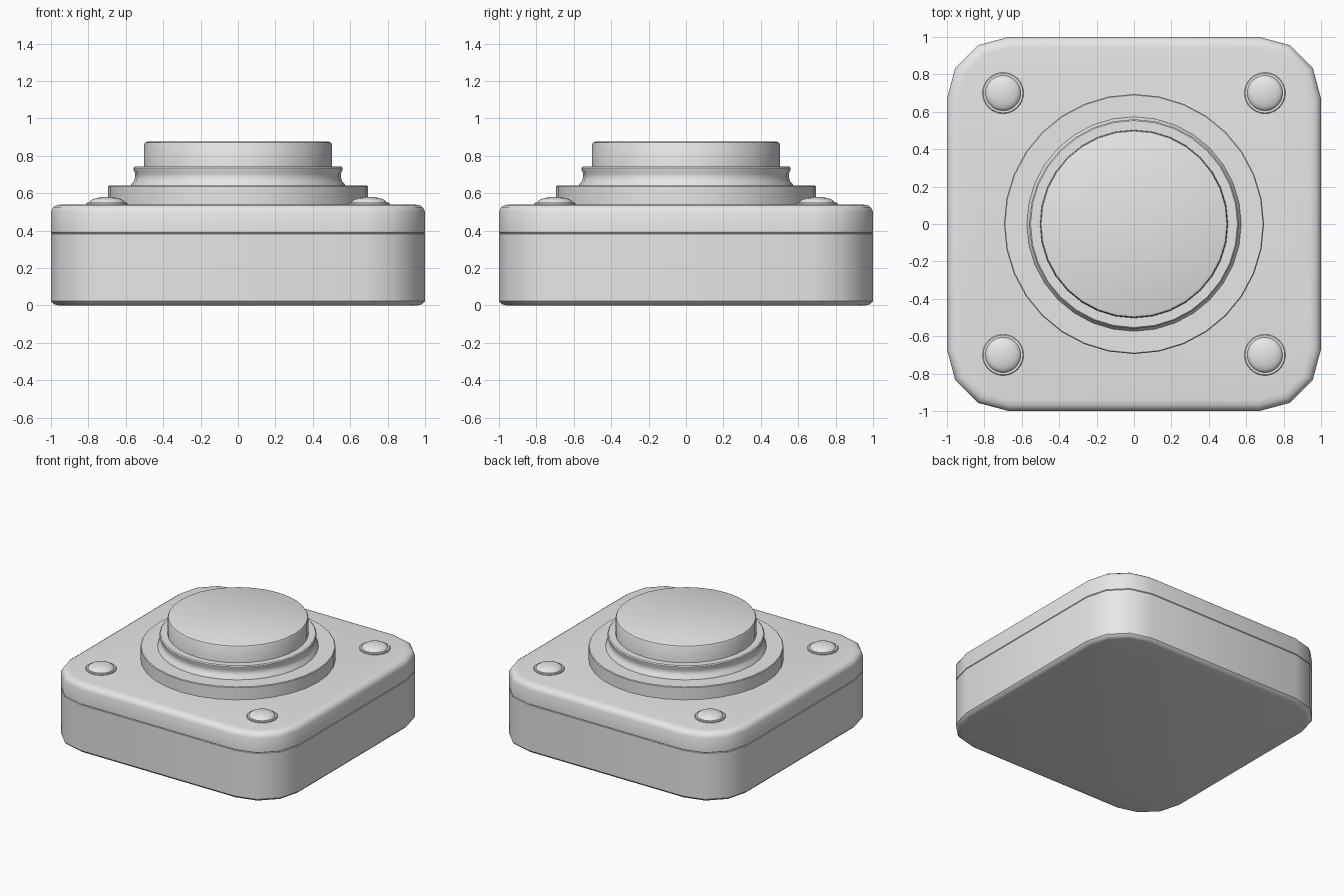
import bpy, bmesh, math

cube = bpy.data.objects.get("Cube")
if cube:
    bpy.data.objects.remove(cube, do_unlink=True)

grey = bpy.data.materials.new("light grey")
grey.use_nodes = True
colour = (0.8, 0.8, 0.8, 1)
grey.diffuse_color = colour
grey.node_tree.nodes["Principled BSDF"].inputs["Base Color"].default_value = colour


def circle(r, sides=32):
    return [(r * math.cos(2 * math.pi * i / sides), r * math.sin(2 * math.pi * i / sides))
            for i in range(sides)]


def rounded_square(half, corner=0.33, steps=3):
    """Square outline with arc corners; the arc centres stay fixed as it is inset."""
    centre, radius = 1 - corner, half - (1 - corner)
    points = []
    for quarter in range(4):
        mid = math.pi / 4 + quarter * math.pi / 2
        cx = math.copysign(centre, math.cos(mid))
        cy = math.copysign(centre, math.sin(mid))
        for k in range(steps + 1):
            a = quarter * math.pi / 2 + k * math.pi / 2 / steps
            points.append((cx + radius * math.cos(a), cy + radius * math.sin(a)))
    return points


def stack(name, outline, profile, location=(0, 0, 0), angle=40):
    """Skin a closed solid through outlines of the (size, z) pairs in profile."""
    bm = bmesh.new()
    rings = [[bm.verts.new((x, y, z)) for x, y in outline(size)] for size, z in profile]
    n = len(rings[0])
    for low, high in zip(rings, rings[1:]):
        for i in range(n):
            j = (i + 1) % n
            bm.faces.new((low[i], low[j], high[j], high[i]))
    bm.faces.new(rings[0][::-1])
    bm.faces.new(rings[-1])
    mesh = bpy.data.meshes.new(name)
    bm.to_mesh(mesh)
    bm.free()
    mesh.materials.append(grey)
    obj = bpy.data.objects.new(name, mesh)
    obj.location = location
    bpy.context.collection.objects.link(obj)
    bpy.ops.object.select_all(action="DESELECT")
    obj.select_set(True)
    bpy.context.view_layer.objects.active = obj
    bpy.ops.object.shade_smooth_by_angle(angle=math.radians(angle))
    return obj


# Housing: lower box and lid, meeting at a fine seam
stack("housing_base", rounded_square,
      [(0.96, 0), (0.985, 0.006), (1, 0.022), (1, 0.381), (0.996, 0.385)])
stack("housing_lid", rounded_square,
      [(0.996, 0.385), (1, 0.389), (1, 0.50), (0.99, 0.522), (0.97, 0.536), (0.94, 0.54)])

# Stepped round mount and push button
stack("mounting_ring", circle,
      [(0.695, 0.53), (0.695, 0.635), (0.69, 0.64)])
stack("button_collar", circle,
      [(0.575, 0.635), (0.57, 0.65), (0.556, 0.665), (0.55, 0.685), (0.55, 0.705),
       (0.56, 0.725), (0.56, 0.735), (0.553, 0.742)])
stack("button", circle,
      [(0.505, 0.73), (0.502, 0.75), (0.502, 0.86), (0.497, 0.87), (0.485, 0.875)])

# Corner screws: thin washer under a domed head
dome = [(0.095 * math.cos(a), 0.548 + 0.032 * math.sin(a))
        for a in (math.radians(d) for d in range(0, 86, 17))]
for x, side in ((0.7, "left"), (-0.7, "right")):
    for y, end in ((-0.7, "front"), (0.7, "back")):
        stack(f"{end}_{side}_washer", circle, [(0.11, 0.53), (0.11, 0.546), (0.106, 0.55)], (x, y, 0))
        stack(f"{end}_{side}_screw_head", circle, dome, (x, y, 0))
